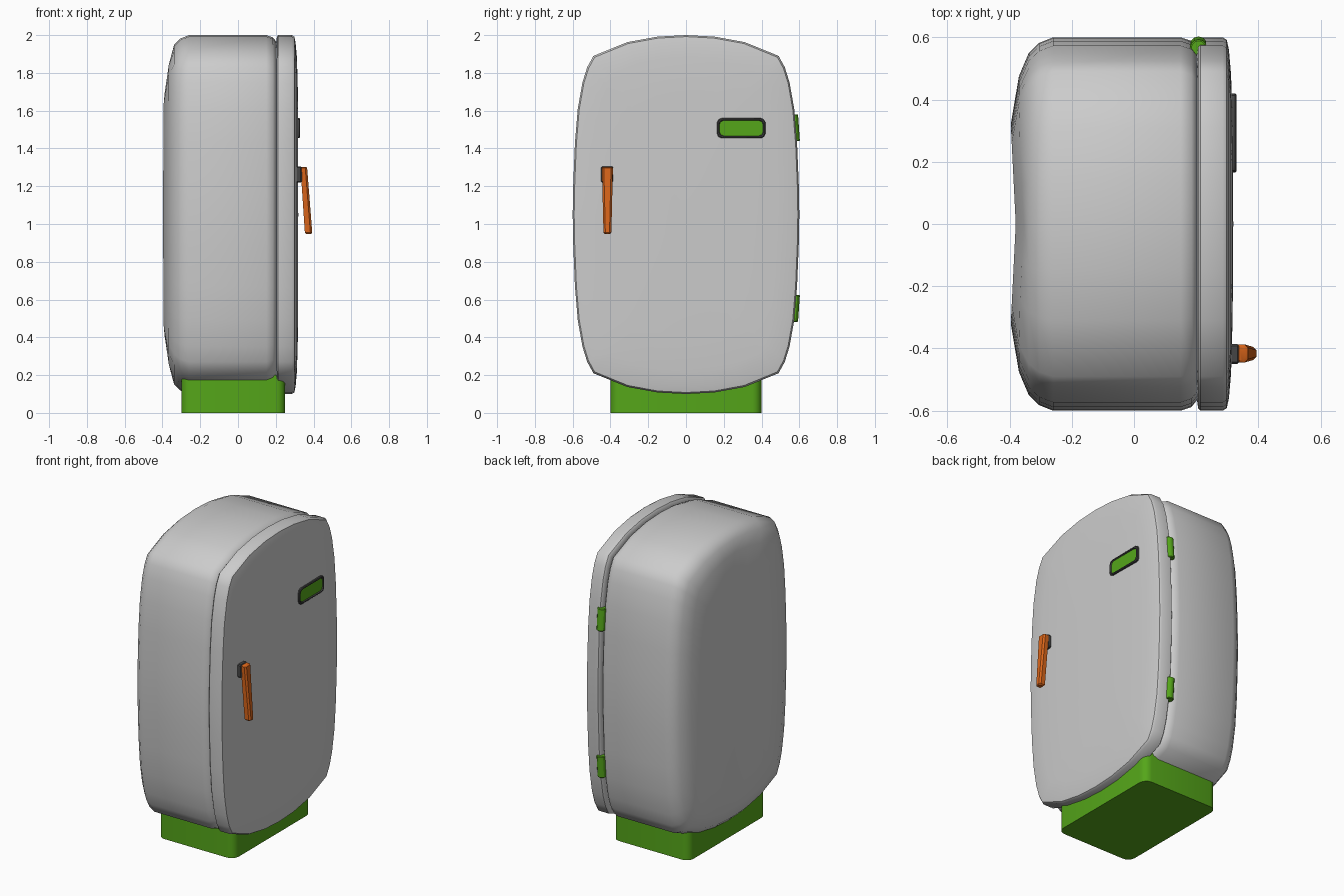
import bpy, bmesh, math
from mathutils import Vector

if "Cube" in bpy.data.objects:
    bpy.data.objects.remove(bpy.data.objects["Cube"])

def material(name, rgb):
    m = bpy.data.materials.new(name)
    m.diffuse_color = (*rgb, 1)
    m.use_nodes = True
    m.node_tree.nodes["Principled BSDF"].inputs["Base Color"].default_value = m.diffuse_color
    return m

green = material("green", (0.09, 0.38, 0.01))
orange = material("orange", (0.70, 0.13, 0.01))
dark = material("dark_grey", (0.06, 0.06, 0.06))

def finish(bm, name, mat=None, angle=30):
    bmesh.ops.recalc_face_normals(bm, faces=bm.faces[:])
    me = bpy.data.meshes.new(name)
    bm.to_mesh(me)
    bm.free()
    ob = bpy.data.objects.new(name, me)
    bpy.context.collection.objects.link(ob)
    if mat:
        me.materials.append(mat)
    bpy.ops.object.select_all(action='DESELECT')
    ob.select_set(True)
    bpy.context.view_layer.objects.active = ob
    bpy.ops.object.shade_smooth_by_angle(angle=math.radians(angle))
    return ob

# Pillow-shaped outline: one quarter, mirrored into a full loop around z = 1.05
MID, HY, HZ = 1.05, 0.6, 0.95
quarter = [(0.6, 0), (0.597, 0.16), (0.588, 0.38), (0.573, 0.56), (0.548, 0.70),
           (0.523, 0.78), (0.49, 0.84), (0.31, 0.913), (0.15, 0.942), (0, 0.95)]
half = quarter + [(-y, z) for y, z in quarter[-2::-1]]
outline = half + [(y, -z) for y, z in half[-2:0:-1]]

def loft(name, sections, start_x, end_x, dent=0):
    """Skin rings of (x, inset), closing both ends with fans of triangles."""
    bm = bmesh.new()
    rings = []
    for x, d in sections:
        ring = []
        for y, z in outline:
            yy, zz = y * (1 - d / HY), z * (1 - d / HZ)
            # the back panel is slightly hollow along its middle
            shift = dent * (1 - min(1, abs(yy) / 0.32)) if x < -0.36 else 0
            ring.append(bm.verts.new((x + shift, yy, MID + zz)))
        rings.append(ring)
    n = len(outline)
    for a, b in zip(rings, rings[1:]):
        for i in range(n):
            bm.faces.new((a[i], a[(i + 1) % n], b[(i + 1) % n], b[i]))
    for ring, x in ((rings[0], start_x), (rings[-1], end_x)):
        c = bm.verts.new((x, 0, MID))
        for i in range(n):
            bm.faces.new((ring[i], ring[(i + 1) % n], c))
    return finish(bm, name, angle=40)

# Cabinet and door
loft("cabinet", [(-0.396, 0.28), (-0.37, 0.125), (-0.338, 0.05), (-0.305, 0.018),
                 (-0.26, 0), (0.15, 0), (0.185, 0.012), (0.203, 0.035)],
     -0.38, 0.203, dent=0.016)
loft("door", [(0.203, 0.03), (0.206, 0.008), (0.213, 0), (0.285, 0), (0.298, 0.008),
              (0.305, 0.04), (0.312, 0.12), (0.317, 0.3)], 0.203, 0.319)

def box(name, lo, hi, mat, bevel=0, segs=2, axis=None):
    """Box with edges parallel to axis (or all edges) bevelled."""
    bm = bmesh.new()
    bmesh.ops.create_cube(bm, size=1)
    for v in bm.verts:
        v.co = [lo[i] + (hi[i] - lo[i]) * (v.co[i] + 0.5) for i in range(3)]
    edges = [e for e in bm.edges if axis is None or
             abs((e.verts[0].co - e.verts[1].co).normalized()[axis]) > 0.9]
    bmesh.ops.bevel(bm, geom=edges, offset=bevel, segments=segs, profile=0.5, affect='EDGES')
    return finish(bm, name, mat)

# Plinth
box("base", (-0.3, -0.4, 0), (0.25, 0.4, 0.2), green, 0.05, 4, axis=2)

# Nameplate: dark frame with a recessed green face
bm = bmesh.new()
def plate_ring(x, d):
    y0, y1, z0, z1, c = 0.165 + d, 0.42 - d, 1.455 + d, 1.56 - d, 0.022
    k = c * 0.3
    pts = [(y0 + c, z0), (y1 - c, z0), (y1 - k, z0 + k), (y1, z0 + c), (y1, z1 - c),
           (y1 - k, z1 - k), (y1 - c, z1), (y0 + c, z1), (y0 + k, z1 - k), (y0, z1 - c),
           (y0, z0 + c), (y0 + k, z0 + k)]
    return [bm.verts.new((x, y, z)) for y, z in pts]
rings = [plate_ring(*s) for s in ((0.30, 0), (0.325, 0), (0.329, 0.004), (0.329, 0.009), (0.322, 0.012))]
for a, b in zip(rings, rings[1:]):
    for i in range(12):
        bm.faces.new((a[i], a[(i + 1) % 12], b[(i + 1) % 12], b[i]))
bm.faces.new(rings[0])
bm.faces.new(rings[-1]).material_index = 1
finish(bm, "nameplate", dark).data.materials.append(green)

# Handle mount and tapered lever
box("handle_mount", (0.30, -0.45, 1.22), (0.338, -0.386, 1.305), dark, 0.006, 1)
bm = bmesh.new()
rings = []
for z, x0, x1, w in ((1.303, 0.338, 0.358, 0.022), (1.297, 0.331, 0.366, 0.029),
                     (0.955, 0.354, 0.393, 0.021), (0.948, 0.36, 0.388, 0.015)):
    c = 0.010
    pts = [(x0, -w), (x1 - c, -w), (x1, -w + c), (x1, w - c), (x1 - c, w), (x0, w)]
    rings.append([bm.verts.new((x, y - 0.416, z)) for x, y in pts])
for a, b in zip(rings, rings[1:]):
    for i in range(6):
        bm.faces.new((a[i], a[(i + 1) % 6], b[(i + 1) % 6], b[i]))
bm.faces.new(rings[0])
bm.faces.new(rings[-1])
finish(bm, "handle_lever", orange)

# Hinge barrels following the slope of the side
for name, z, lean in (("hinge_upper", 1.51, 1), ("hinge_lower", 0.553, -1)):
    bm = bmesh.new()
    bmesh.ops.create_cone(bm, cap_ends=True, segments=12, radius1=0.027, radius2=0.027, depth=0.142)
    bmesh.ops.bevel(bm, geom=[e for e in bm.edges if abs(e.verts[0].co.z - e.verts[1].co.z) < 0.01],
                    offset=0.004, segments=1, affect='EDGES')
    for v in bm.verts:
        v.co += Vector((0.207, 0.571 - lean * 0.07 * v.co.z, z))
    finish(bm, name, green)
